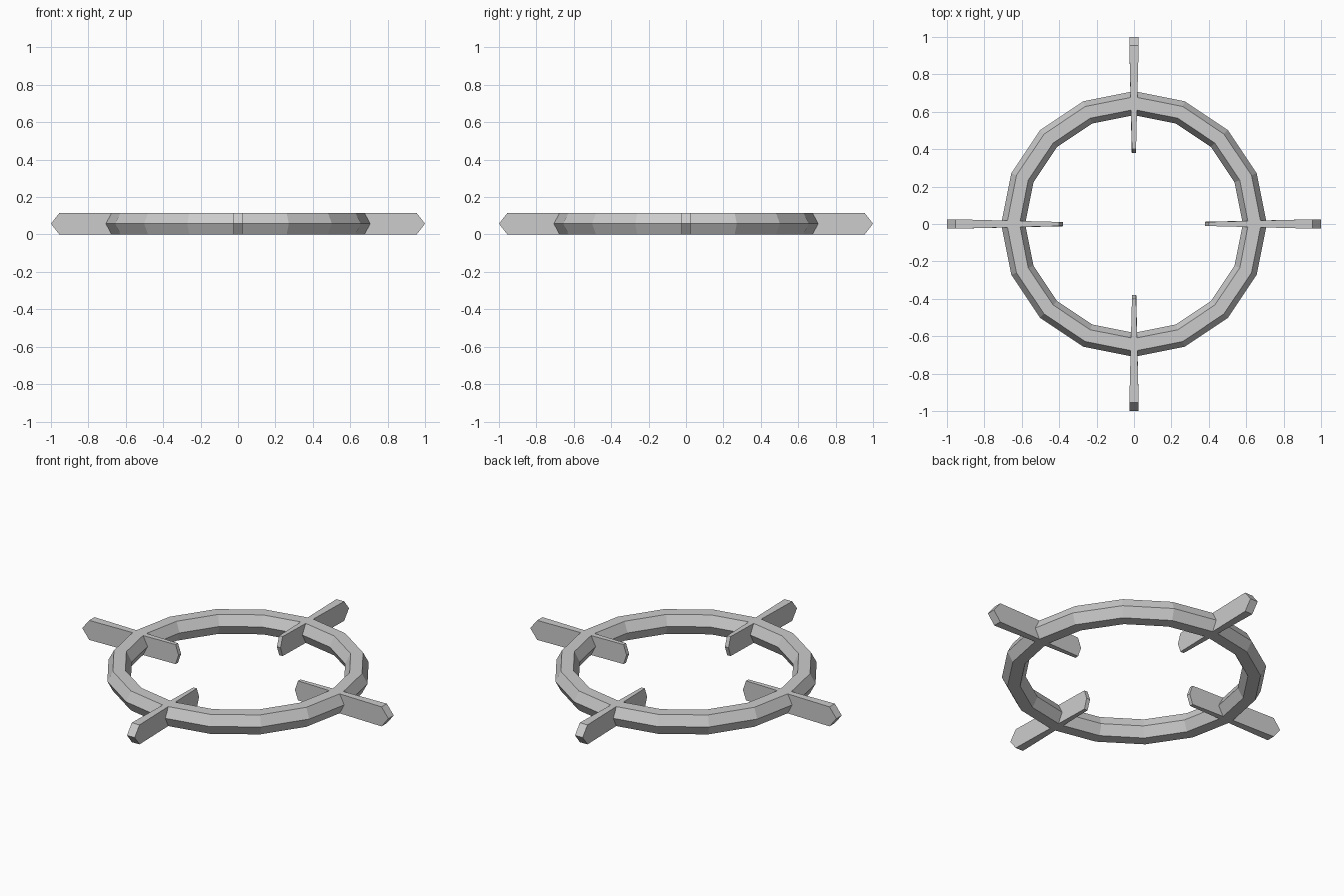
import bpy, bmesh
from math import cos, sin, pi

if "Cube" in bpy.data.objects:
    bpy.data.objects.remove(bpy.data.objects["Cube"])

H = 0.115
M = H / 2


def finish(bm, name):
    bmesh.ops.recalc_face_normals(bm, faces=bm.faces)
    me = bpy.data.meshes.new(name)
    bm.to_mesh(me)
    bm.free()
    ob = bpy.data.objects.new(name, me)
    bpy.context.collection.objects.link(ob)
    return ob


# Sixteen-sided ring with a hexagonal cross-section (radius, z)
section = [(0.71, M), (0.68, H), (0.612, H), (0.582, M), (0.612, 0), (0.68, 0)]
sides = 16
bm = bmesh.new()
loops = [[bm.verts.new((r * cos(2 * pi * i / sides), r * sin(2 * pi * i / sides), z))
          for r, z in section] for i in range(sides)]
for i in range(sides):
    a, b = loops[i], loops[(i + 1) % sides]
    for j in range(6):
        k = (j + 1) % 6
        bm.faces.new((a[j], b[j], b[k], a[k]))
finish(bm, "ring")

# Four radial blades, tapering inward, with pointed ends: (radius, z, half width)
outline = [(1.0, M, 0.025), (0.955, H, 0.025), (0.40, H, 0.011),
           (0.38, M, 0.012), (0.40, 0, 0.011), (0.955, 0, 0.025)]
for n, side in enumerate(("right", "back", "left", "front")):
    bm = bmesh.new()
    pos = [bm.verts.new((r, w, z)) for r, z, w in outline]
    neg = [bm.verts.new((r, -w, z)) for r, z, w in outline]
    bm.faces.new(pos)
    bm.faces.new(neg[::-1])
    for j in range(6):
        k = (j + 1) % 6
        bm.faces.new((pos[j], neg[j], neg[k], pos[k]))
    blade = finish(bm, side + "_blade")
    blade.rotation_euler.z = n * pi / 2
